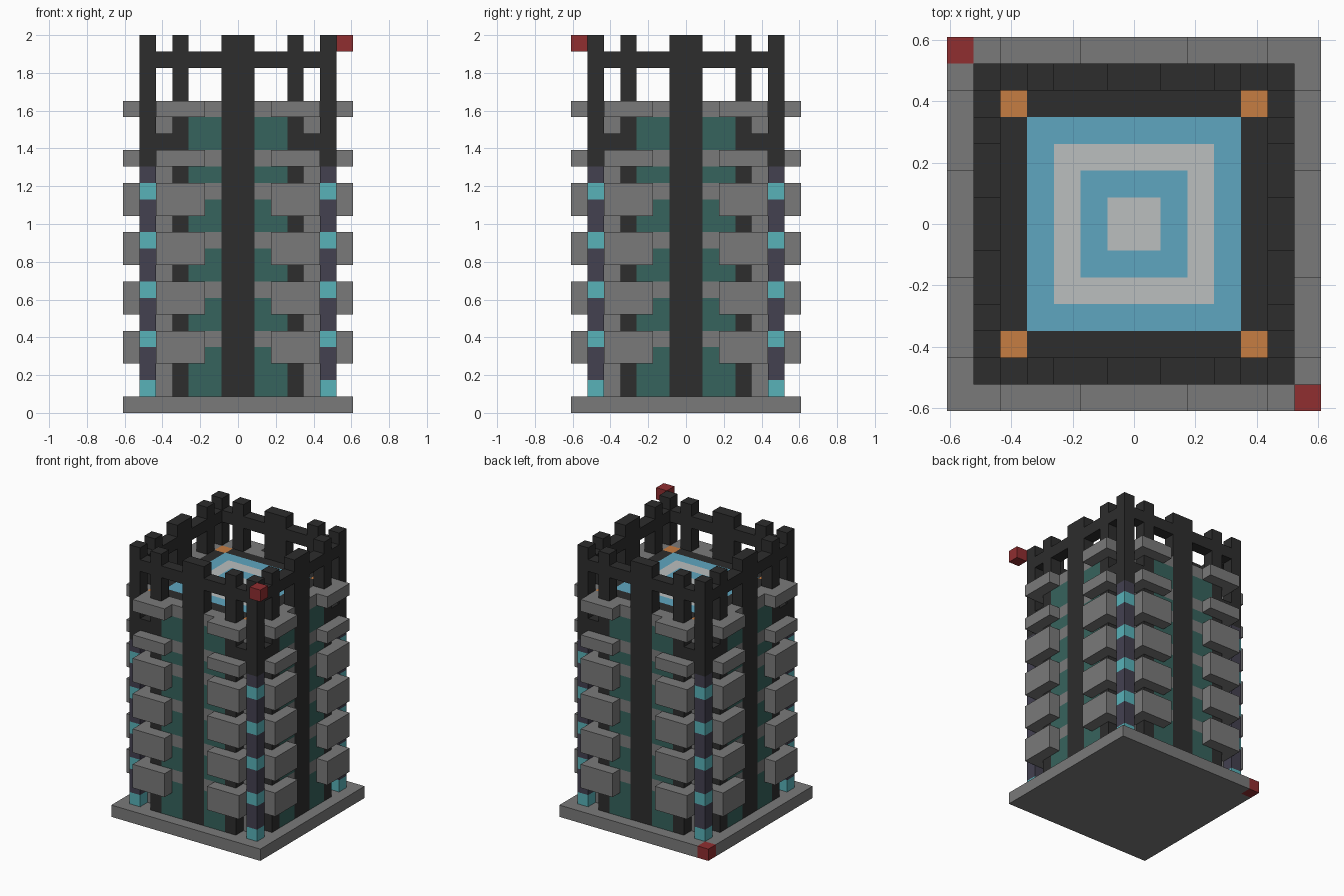
import bpy, bmesh
from mathutils import Matrix, Vector
from math import pi

cube = bpy.data.objects.get("Cube")
if cube:
    bpy.data.objects.remove(cube)

U = 2 / 23  # one block


def material(name, *rgb):
    lin = [((c / 255 + 0.055) / 1.055) ** 2.4 for c in rgb] + [1]
    m = bpy.data.materials.new(name)
    m.use_nodes = True
    m.diffuse_color = lin
    m.node_tree.nodes["Principled BSDF"].inputs["Base Color"].default_value = lin
    return m


GREY = material("stone grey", 122, 122, 122)
DARK = material("charcoal", 45, 45, 45)
GREEN = material("green glass", 54, 99, 93)
PURPLE = material("slate purple", 67, 65, 80)
TEAL = material("teal", 88, 178, 185)
RED = material("red", 144, 46, 48)
ORANGE = material("orange", 198, 125, 66)
BLUE = material("pool blue", 95, 166, 192)
WHITE = material("pale tile", 187, 191, 191)


def finish(name, bm, *mats):
    me = bpy.data.meshes.new(name)
    bm.to_mesh(me)
    bm.free()
    for m in mats:
        me.materials.append(m)
    ob = bpy.data.objects.new(name, me)
    bpy.context.collection.objects.link(ob)


def blocks(name, mat, boxes, turns=1, mirror=False):
    """Boxes as (x0, x1, y0, y1, z0, z1) in blocks, repeated around the tower."""
    bm = bmesh.new()
    for k in range(turns):
        rot = Matrix.Rotation(k * pi / 2, 4, 'Z')
        for x0, x1, y0, y1, z0, z1 in boxes:
            spans = [(x0, x1), (-x1, -x0)] if mirror else [(x0, x1)]
            for a, b in spans:
                mid = Vector((a + b, y0 + y1, z0 + z1)) * (U / 2)
                size = Vector((b - a, y1 - y0, z1 - z0)) * U
                bmesh.ops.create_cube(bm, size=1, matrix=rot @ Matrix.Translation(mid)
                                      @ Matrix.Diagonal(size).to_4x4())
    finish(name, bm, mat)


def wall(x0, x1, z0, z1):
    return (x0, x1, -6, -5, z0, z1)


# Base slab with one red corner block, and a red block at the opposite top corner
blocks("base", GREY, [(-7, 7, -7, 6, 0, 1), (-6, 7, 6, 7, 0, 1)])
blocks("base_marker", RED, [(-7, -6, 6, 7, 0, 1)])
blocks("top_marker", RED, [(6, 7, -7, -6, 22, 23)])

# Inner core with grey corner shafts and orange caps
blocks("core", DARK, [(-5, 5, -4, 4, 1, 19), (-4, 4, -5, -4, 1, 19), (-4, 4, 4, 5, 1, 19)])
blocks("corner_shafts", GREY, [(4, 5, -5, -4, 1, 18)], 4)
blocks("corner_caps", ORANGE, [(4, 5, -5, -4, 18, 19)], 4)

# Corner pillars with teal bands
bands = range(1, 14, 3)
blocks("pillar_bands", TEAL, [(5, 6, -6, -5, z, z + 1) for z in bands], 4)
blocks("pillar_shafts", PURPLE,
       [(5, 6, -6, -5, z + 1, min(z + 3, 15)) for z in bands], 4)
blocks("pillar_tops", DARK, [(5, 6, -6, -5, 15, 23)], 4)

# Balconies and the sills beside them, as (bottom, top)
floors = [(3, 5), (6, 8), (9, 11), (12, 14), (15, 16), (18, 19)]
blocks("balconies", GREY, [(2, 5, -7, -5, a, b) for a, b in floors], 4, True)
blocks("sills", GREY, [wall(1, 2, b - 1, b) for a, b in floors], 4, True)

# Glass strips, interrupted by the sills
panes, start = [wall(2, 3, 1, 18)], 1
for a, b in floors:
    panes.append(wall(1, 2, start, b - 1))
    start = b
blocks("windows", GREEN, panes, 4, True)

# Dark wall strips and the upper link to the pillars
blocks("centre_columns", DARK, [wall(-1, 1, 1, 23)], 4)
blocks("wall_strips", DARK, [wall(3, 4, 1, 18), wall(4, 5, 16, 17)], 4, True)

# Crown: posts and ring beam
blocks("crown_posts", DARK, [wall(3, 4, 19, 23)], 4, True)
blocks("crown_beam", DARK, [wall(1, 3, 21, 22), wall(4, 5, 21, 22)], 4, True)

# Roof pool: concentric square rings
bm = bmesh.new()
bmesh.ops.create_grid(bm, x_segments=1, y_segments=1, size=4 * U,
                      matrix=Matrix.Translation((0, 0, 19 * U + 0.004)))
bm.faces.ensure_lookup_table()
centre = bm.faces[0]
for ring in range(1, 4):
    bmesh.ops.inset_individual(bm, faces=[centre], thickness=U, use_even_offset=True)
    centre.material_index = ring % 2
finish("roof_pool", bm, BLUE, WHITE)
